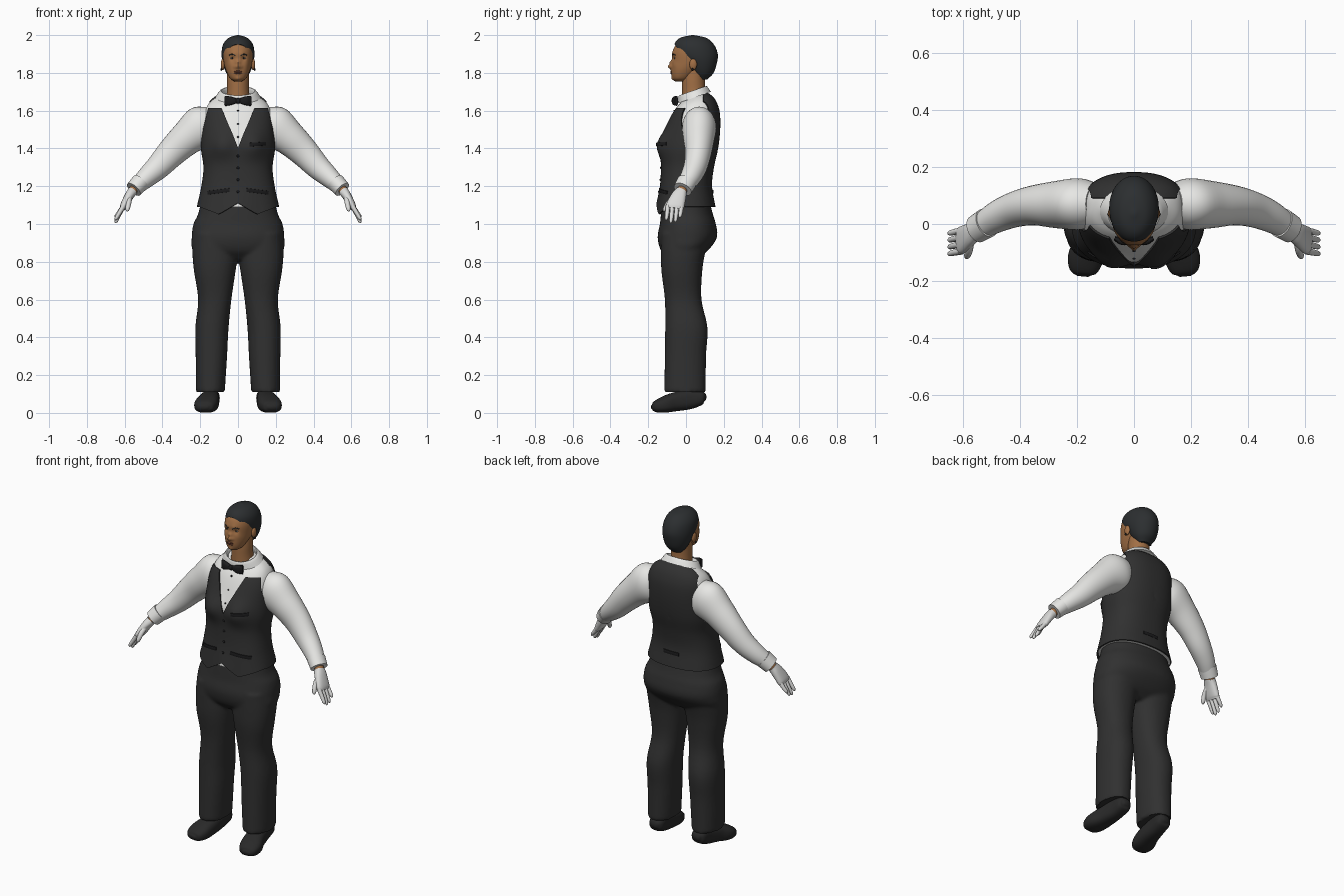
import bpy, bmesh, math
from mathutils import Vector
from mathutils.bvhtree import BVHTree

if "Cube" in bpy.data.objects:
    bpy.data.objects.remove(bpy.data.objects["Cube"])

X, Y, Z = Vector((1, 0, 0)), Vector((0, 1, 0)), Vector((0, 0, 1))
SIDES = (("left_", 1), ("right_", -1))
parts = []


def material(name, r, g, b):
    m = bpy.data.materials.new(name)
    m.use_nodes = True
    m.diffuse_color = (r, g, b, 1)
    m.node_tree.nodes["Principled BSDF"].inputs["Base Color"].default_value = (r, g, b, 1)
    return m


cloth = material("charcoal cloth", .03, .03, .03)
trim = material("black trim", .012, .012, .013)
leather = material("shoe leather", .022, .022, .022)
white = material("white shirt", .8, .8, .78)
glove = material("glove white", .7, .7, .69)
skin = material("brown skin", .36, .16, .06)
lip = material("lip brown", .2, .07, .04)
hair_black = material("black hair", .025, .028, .03)
eye_white = material("eye white", .5, .45, .4)


def finish(name, bm, mat):
    me = bpy.data.meshes.new(name)
    bm.to_mesh(me)
    bm.free()
    me.materials.append(mat)
    ob = bpy.data.objects.new(name, me)
    bpy.context.collection.objects.link(ob)
    parts.append(ob)
    return ob


def spline(keys, k):
    """Smooth curve through the keys, k steps per span."""
    p = [Vector(q) for q in keys]
    p = [p[0] * 2 - p[1]] + p + [p[-1] * 2 - p[-2]]
    out = []
    for a, b, c, d in zip(p, p[1:], p[2:], p[3:]):
        for j in range(k):
            t = j / k
            out.append((b * 2 + (c - a) * t + (a * 2 - b * 5 + c * 4 - d) * t * t
                        + (b * 3 - a - c * 3 + d) * t ** 3) / 2)
    return out + [p[-2]]


def tube(name, keys, mat, n=32, k=5, e=2, axis=None, hint=Y, s=1):
    """Loft of rings (x, y, z, half size along hint, half size across)."""
    rows = spline(keys, k)
    bm = bmesh.new()
    rings = []
    for i, r in enumerate(rows):
        c = Vector(r[:3])
        t = axis or Vector(rows[min(i + 1, len(rows) - 1)][:3]) - Vector(rows[max(i - 1, 0)][:3])
        t = t.normalized()
        u = (hint - t * hint.dot(t)).normalized()
        v = t.cross(u)
        ring = []
        for j in range(n):
            w = math.tau * j / n
            cu, cv = [math.copysign(abs(f) ** (2 / e), f) for f in (math.cos(w), math.sin(w))]
            p = c + u * cu * max(r[3], .001) + v * cv * max(r[4], .001)
            ring.append(bm.verts.new((p.x * s, p.y, p.z)))
        rings.append(ring)
    for a, b in zip(rings, rings[1:]):
        for j in range(n):
            bm.faces.new((a[j], a[(j + 1) % n], b[(j + 1) % n], b[j]))
    bm.faces.new(rings[0])
    bm.faces.new(rings[-1])
    bmesh.ops.recalc_face_normals(bm, faces=bm.faces)
    return finish(name, bm, mat)


def pair(name, keys, mat, **kw):
    return [tube(p + name, keys, mat, s=s, **kw) for p, s in SIDES]


def ball(name, loc, size, mat):
    bm = bmesh.new()
    bmesh.ops.create_uvsphere(bm, u_segments=16, v_segments=10, radius=1)
    for v in bm.verts:
        v.co = Vector(a * b for a, b in zip(v.co, size)) + Vector(loc)
    return finish(name, bm, mat)


def bulge(ob, centre, push, radius):
    """Push the surface softly around a point, on both sides."""
    centres = {centre, (-centre[0], centre[1], centre[2])}
    for v in ob.data.vertices:
        f = sum(math.exp(-((v.co - Vector(c)).length / radius) ** 2) for c in centres)
        v.co += Vector(push) * f


def apply(ob, kind, **settings):
    m = ob.modifiers.new(kind, kind)
    for key, val in settings.items():
        setattr(m, key, val)
    bpy.context.view_layer.objects.active = ob
    bpy.ops.object.modifier_apply(modifier=m.name)


def surface(ob):
    """Function giving the y of the front (or back) of an object at x, z."""
    bm = bmesh.new()
    bm.from_mesh(ob.data)
    tree = BVHTree.FromBMesh(bm)
    bm.free()

    def at(x, z, d=1):
        hit = tree.ray_cast(Vector((x, -d, z)), Y * d)[0]
        return hit.y if hit else 0
    return at


# Torso: shirt body and the vest shell over it
torso = [(0, 0, 1.09, .148, .21), (0, 0, 1.2, .13, .186), (0, .008, 1.3, .132, .175),
         (0, .02, 1.4, .142, .188), (0, .035, 1.5, .138, .185), (0, .05, 1.58, .122, .178),
         (0, .06, 1.63, .1, .16), (0, .07, 1.665, .07, .125), (0, .065, 1.69, .045, .08)]
shirt = tube("shirt_body", torso, white, n=72, k=6, e=2.4, axis=Z)
vest = tube("vest", torso, cloth, n=72, k=6, e=2.4, axis=Z)
for ob in (shirt, vest):
    bulge(ob, (.085, -.12, 1.42), (0, -.035, 0), .065)


def hem(x, y):
    if y > -.04:
        return 1.09
    return 1.11 - .6 * x if x < .1 else 1.05 + .4 * (x - .1)


for v in vest.data.vertices:
    if v.co.z < 1.2:
        v.co.z += (hem(abs(v.co.x), v.co.y) - 1.09) * (1.2 - v.co.z) / .11

# Vest neckline, armholes and shoulder edges
bm = bmesh.new()
bm.from_mesh(vest.data)
bmesh.ops.delete(bm, geom=[f for f in bm.faces if len(f.verts) > 4], context="FACES")
cuts = [((0, 0, 1.61), Z), ((0, .09, 0), Y)]
for s in (1, -1):
    cuts += [((0, 0, 1.4), (.21 * s, 0, -.085)), ((.155 * s, 0, 1.6), (s, 0, .23))]
for co, no in cuts:
    bmesh.ops.bisect_plane(bm, geom=bm.verts[:] + bm.edges[:] + bm.faces[:], plane_co=co, plane_no=no)


def bare(f):
    c = f.calc_center_median()
    x = abs(c.x)
    armhole = c.z > 1.45 and x > .155 + (1.6 - c.z) * .23
    return armhole or (c.y < .09 and (c.z > 1.61 or c.z > 1.4 + 2.47 * x))


bmesh.ops.delete(bm, geom=[f for f in bm.faces if bare(f)], context="FACES")
bm.to_mesh(vest.data)
bm.free()
apply(vest, "SOLIDIFY", thickness=.008, offset=1)

# Buttons, studs, pocket welts and back strap
on_vest, on_shirt = surface(vest), surface(shirt)
for i in range(4):
    z = 1.36 - .063 * i
    ball("vest_button", (0, on_vest(0, z), z), (.007, .005, .007), trim)
for z in (1.46, 1.53, 1.6):
    ball("shirt_stud", (0, on_shirt(0, z), z), (.005, .004, .005), trim)


def welt(name, x0, z0, x1, z1, d=1):
    keys = []
    for i in range(7):
        x, z = x0 + (x1 - x0) * i / 6, z0 + (z1 - z0) * i / 6
        keys.append((x, on_vest(x, z, d), z, .004, .01))
    tube(name, keys, trim, n=12, k=2, e=5)


for p, s in SIDES:
    welt(p + "pocket", .045 * s, 1.18, .16 * s, 1.165)
welt("breast_pocket", .06, 1.42, .145, 1.425)
welt("back_strap", -.05, 1.17, .05, 1.17, -1)

# Trousers: hips and legs fused into one cloth surface
hips = tube("trousers", [(0, 0, 1.12, .125, .195), (0, .005, 1.05, .138, .212),
                         (0, .01, 1, .148, .236), (0, .007, .93, .157, .245),
                         (0, -.008, .86, .125, .235), (0, -.015, .81, .07, .12)],
            cloth, n=48, e=2.3, axis=Z)
legs = pair("leg", [(.125, 0, .95, .13, .11), (.121, -.015, .85, .117, .12),
                    (.123, -.022, .75, .108, .11), (.123, -.015, .6, .097, .088),
                    (.138, .002, .45, .112, .088), (.141, -.003, .3, .109, .083),
                    (.146, -.005, .11, .11, .076)], cloth, n=48, e=2.2, axis=Z)
bpy.ops.object.select_all(action="DESELECT")
for ob in [hips] + legs:
    ob.select_set(True)
for ob in legs:
    parts.remove(ob)
bpy.context.view_layer.objects.active = hips
bpy.ops.object.join()
apply(hips, "REMESH", mode="VOXEL", voxel_size=.01)
apply(hips, "SMOOTH", factor=.5, iterations=4)

# Shoes
pair("shoe", [(.14, .107, .078, .01, .015), (.14, .085, .08, .036, .042), (.145, .02, .072, .052, .046),
              (.155, -.06, .058, .05, .055), (.17, -.12, .042, .042, .062),
              (.178, -.165, .032, .028, .048), (.18, -.183, .03, .008, .02)],
     leather, e=2.6, hint=Z)

# Sleeves, cuffs and wrists
pair("sleeve", [(.13, .07, 1.55, .07, .08), (.19, .07, 1.515, .09, .113), (.27, .068, 1.455, .083, .092),
                (.35, .065, 1.38, .07, .078), (.42, .05, 1.305, .062, .066),
                (.48, .025, 1.25, .055, .055), (.53, -.005, 1.205, .046, .044)], white)
pair("cuff", [(.516, .004, 1.222, .053, .049), (.552, -.018, 1.183, .05, .045)], white, k=2)
pair("wrist", [(.54, -.01, 1.2, .026, .025), (.565, -.028, 1.165, .027, .023)], skin, n=16, k=2)

# Gloved hands
pair("palm", [(.558, -.024, 1.174, .03, .026), (.577, -.038, 1.147, .04, .024),
              (.603, -.056, 1.1, .048, .02), (.613, -.06, 1.08, .044, .014)], glove, n=20, e=2.4)
for i, name in enumerate(("index", "middle", "ring", "little")):
    y = -.096 + .024 * i
    tip = (1.02, 1.005, 1.01, 1.033)[i]
    pair(name + "_finger", [(.606, y, 1.095, .012, .013), (.63, y - .004, (tip + 1.09) / 2, .011, .011),
                            (.645, y - .008, tip + .01, .009, .009), (.648, y - .009, tip, .003, .003)],
         glove, n=12, k=3)
pair("thumb", [(.575, -.055, 1.145, .015, .016), (.578, -.09, 1.115, .014, .014),
               (.585, -.112, 1.078, .011, .011), (.587, -.116, 1.066, .003, .003)], glove, n=12, k=3)

# Neck, collar and bow tie
tube("neck", [(0, .05, 1.62, .07, .07), (0, .042, 1.7, .062, .059), (0, .04, 1.76, .06, .058),
              (0, .045, 1.82, .06, .058)], skin, axis=Z)
tube("collar", [(0, .047, 1.67, .068, .082), (0, .036, 1.7, .07, .085), (0, .036, 1.703, .079, .096),
                (0, .045, 1.67, .092, .12)], white, n=40, k=3, axis=Vector((0, -.35, 1)))
pair("bow_wing", [(.006, -.062, 1.652, .009, .012), (.04, -.06, 1.652, .014, .023),
                  (.068, -.05, 1.652, .008, .027)], trim, n=16, e=3)
ball("bow_knot", (0, -.064, 1.652), (.014, .013, .016), trim)

# Head, with brow, nose, cheeks, mouth and chin shaped softly
head = tube("head", [(0, -.028, 1.755, .028, .02), (0, -.024, 1.772, .047, .043), (0, -.003, 1.81, .074, .062),
                     (0, .028, 1.855, .102, .075), (0, .035, 1.91, .106, .079),
                     (0, .036, 1.95, .088, .069), (0, .036, 1.985, .045, .035)],
            skin, n=80, k=10, e=2.2, axis=Z)
bulge(head, (0, -.074, 1.834), (0, -.021, 0), .013)
bulge(head, (0, -.073, 1.855), (0, -.012, 0), .012)
bulge(head, (.014, -.07, 1.832), (0, -.008, 0), .009)
bulge(head, (.03, -.068, 1.878), (0, .009, 0), .014)
bulge(head, (.022, -.07, 1.901), (0, -.004, 0), .015)
bulge(head, (.042, -.055, 1.843), (0, -.004, 0), .02)
bulge(head, (0, -.07, 1.802), (0, -.004, 0), .018)
bulge(head, (0, -.068, 1.768), (0, -.007, 0), .014)
on_face = surface(head)
for p, s in SIDES:
    y = on_face(.03 * s, 1.878)
    ball(p + "eye", (.03 * s, y + .002, 1.878), (.012, .005, .005), eye_white)
    ball(p + "iris", (.03 * s, y - .002, 1.878), (.005, .003, .005), trim)
    brow = [(x * s, on_face(x * s, z), z, .002, .003)
            for x, z in ((.013, 1.892), (.03, 1.899), (.047, 1.893))]
    tube(p + "brow", brow, hair_black, n=8, k=4)
    ball(p + "ear", (.08 * s, .038, 1.845), (.011, .02, .03), skin)
    ball(p + "earring", (.089 * s, .034, 1.818), (.005, .006, .007), trim)
for name, z in (("upper_lip", 1.807), ("lower_lip", 1.799)):
    ball(name, (0, on_face(0, z) + .002, z), (.021, .005, .005), lip)

# Close-cropped hair, cut along a sloping hairline
hair = tube("hair", [(0, .088, 1.765, .025, .035), (0, .086, 1.8, .06, .062), (0, .075, 1.85, .088, .08),
                     (0, .055, 1.9, .113, .087), (0, .043, 1.95, .105, .079), (0, .038, 1.985, .07, .05),
                     (0, .036, 2, .006, .006)], hair_black, n=64, k=7, axis=Z)
bm = bmesh.new()
bm.from_mesh(hair.data)
bmesh.ops.bisect_plane(bm, geom=bm.verts[:] + bm.edges[:] + bm.faces[:], plane_co=(0, -.066, 1.958),
                       plane_no=(0, -.14, -.1), clear_outer=True)
bm.to_mesh(hair.data)
bm.free()
apply(hair, "SOLIDIFY", thickness=.006, offset=-1)

# Smooth shading with sharp hems and cuffs
bpy.ops.object.select_all(action="DESELECT")
for ob in parts:
    ob.select_set(True)
bpy.context.view_layer.objects.active = hips
bpy.ops.object.shade_smooth_by_angle(angle=math.radians(40))
